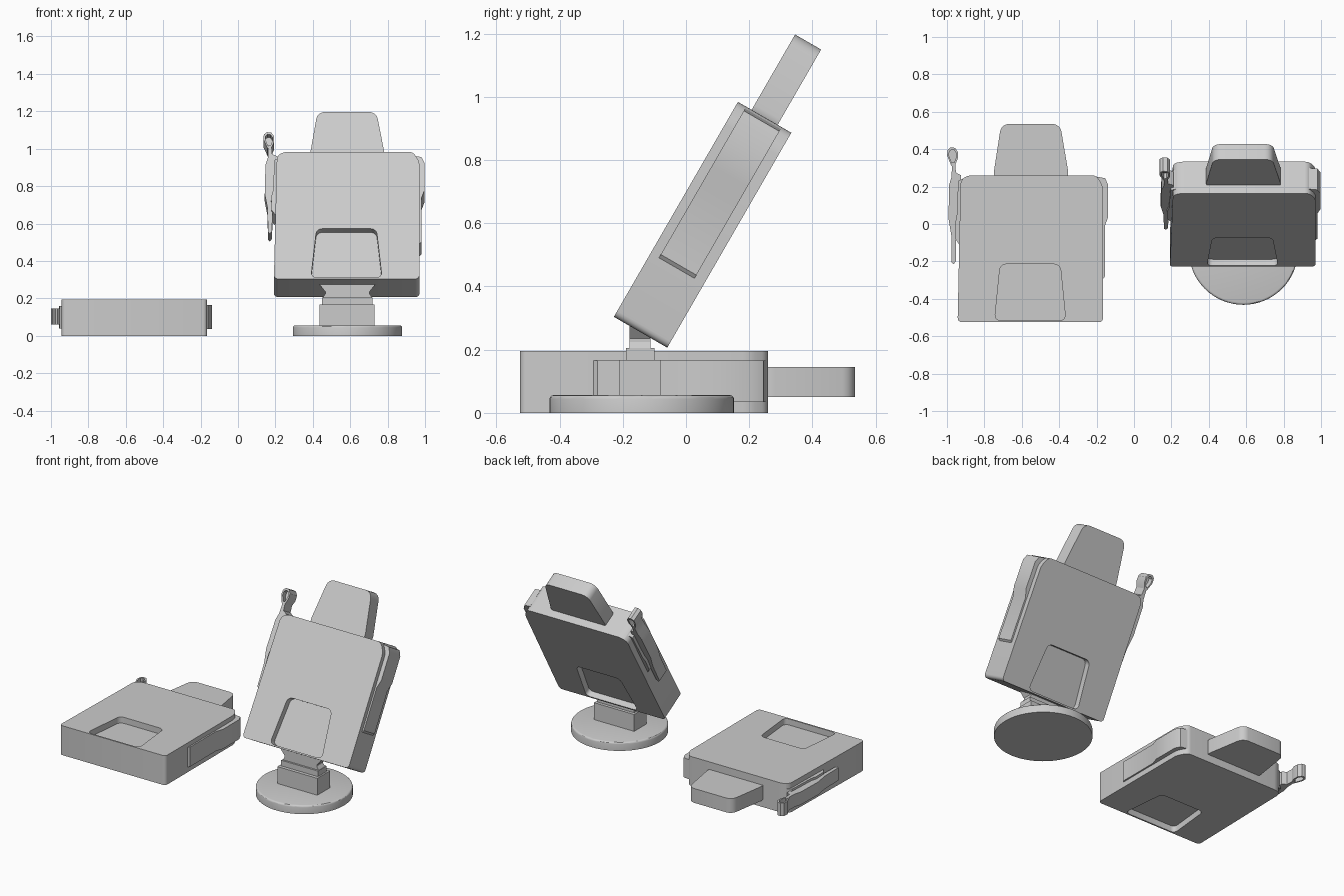
import bpy, bmesh
from math import radians
from mathutils import Matrix

if "Cube" in bpy.data.objects:
    bpy.data.objects.remove(bpy.data.objects["Cube"])

grey = bpy.data.materials.new("plain_grey")
grey.use_nodes = True
tone = (0.6, 0.6, 0.6, 1)
grey.diffuse_color = tone
grey.node_tree.nodes["Principled BSDF"].inputs["Base Color"].default_value = tone


def finish(bm, name):
    bmesh.ops.recalc_face_normals(bm, faces=bm.faces)
    mesh = bpy.data.meshes.new(name)
    bm.to_mesh(mesh)
    bm.free()
    mesh.materials.append(grey)
    ob = bpy.data.objects.new(name, mesh)
    bpy.context.collection.objects.link(ob)
    return ob


def prism(name, outline, z0, z1, corner=0.0, rim=0.0):
    """Extrude an outline along z, round its upright edges, soften its rims."""
    bm = bmesh.new()
    face = bm.faces.new([bm.verts.new((x, y, z0)) for x, y in outline])
    top = bmesh.ops.extrude_face_region(bm, geom=[face])["geom"]
    for v in top:
        if isinstance(v, bmesh.types.BMVert):
            v.co.z = z1
    if corner:
        upright = [e for e in bm.edges if abs(e.verts[0].co.z - e.verts[1].co.z) > 1e-4]
        bmesh.ops.bevel(bm, geom=upright, offset=corner, segments=4,
                        profile=0.5, affect='EDGES', clamp_overlap=True)
    if rim:
        flat = [e for e in bm.edges if abs(e.verts[0].co.z - e.verts[1].co.z) < 1e-4]
        bmesh.ops.bevel(bm, geom=flat, offset=rim, segments=2,
                        profile=0.5, affect='EDGES', clamp_overlap=True)
    return finish(bm, name)


def cut(target, cutter):
    mod = target.modifiers.new("cut", 'BOOLEAN')
    mod.operation, mod.solver, mod.object = 'DIFFERENCE', 'EXACT', cutter
    graph = bpy.context.evaluated_depsgraph_get()
    mesh = bpy.data.meshes.new_from_object(target.evaluated_get(graph))
    target.modifiers.clear()
    target.data = mesh
    bpy.data.objects.remove(cutter)


def box(x0, x1, y0, y1):
    return [(x0, y0), (x1, y0), (x1, y1), (x0, y1)]


# Case with matching pockets on both broad faces
body = prism("case_body", [(-0.943, -0.525), (-0.165, -0.525), (-0.165, 0.2),
                           (-0.2, 0.26), (-0.89, 0.26), (-0.927, 0.235)],
             0, 0.195, corner=0.035)
pocket = [(-0.745, -0.515), (-0.365, -0.515), (-0.395, -0.215), (-0.715, -0.215)]
for z0, z1 in ((0.155, 0.3), (-0.1, 0.04)):
    cut(body, prism("pocket_cutter", pocket, z0, z1, corner=0.03))

# Plug tab at the top end
tab = prism("plug_tab", [(-0.755, 0.24), (-0.345, 0.24), (-0.395, 0.535),
                         (-0.71, 0.535)], 0.05, 0.145, corner=0.04)

# Stepped grip on the left side
grip = prism("side_grip", [(-0.18, -0.31), (-0.155, -0.28), (-0.155, -0.01),
                           (-0.138, 0.04), (-0.138, 0.21), (-0.155, 0.245),
                           (-0.2, 0.253)], 0.035, 0.165)

# Mounting pad and clip arm on the right side
pad = prism("clip_pad", [(-0.91, 0.245), (-0.94, 0.23), (-0.948, 0.04),
                         (-0.958, 0.0), (-0.955, -0.08), (-0.92, -0.13)],
            0.04, 0.16)
clip = prism("clip_arm", [(-0.925, 0.26), (-0.952, 0.275), (-0.956, 0.33),
                          (-0.972, 0.33), (-0.976, 0.25), (-0.988, 0.21),
                          (-0.992, 0.03), (-0.977, -0.06), (-0.975, -0.205),
                          (-0.965, -0.215), (-0.953, -0.2), (-0.95, -0.06),
                          (-0.935, 0.0), (-0.925, 0.1)], 0.06, 0.145)

# Teardrop ring with a thin web inside
drop = [(-0.958, 0.31), (-0.942, 0.35), (-0.942, 0.385), (-0.957, 0.407),
        (-0.98, 0.41), (-0.997, 0.395), (-0.999, 0.365), (-0.976, 0.31)]
ring = prism("clip_ring", drop, 0.06, 0.145)
hole = [(-0.97 + (x + 0.97) * 0.65, 0.365 + (y - 0.365) * 0.72) for x, y in drop]
for z0, z1 in ((0.11, 0.2), (0.0, 0.095)):
    cut(ring, prism("ring_cutter", hole, z0, z1))

# Second device, leaning back on the stand
lean = (Matrix.Translation((0.585, 0.0525, 0.595))
        @ Matrix.Rotation(radians(60), 4, 'X')
        @ Matrix.Translation((0.55, 0.1325, -0.0975)))
smooth = [body, tab, grip, pad, clip, ring]
for ob in list(smooth):
    twin = bpy.data.objects.new("leaning_" + ob.name, ob.data)
    bpy.context.collection.objects.link(twin)
    twin.matrix_world = lean

# Round stand base
bm = bmesh.new()
bmesh.ops.create_cone(bm, cap_ends=True, segments=64, radius1=0.292, radius2=0.292,
                      depth=0.056, matrix=Matrix.Translation((0.585, -0.14, 0.028)))
rims = [e for e in bm.edges if abs(e.verts[0].co.z - e.verts[1].co.z) < 1e-4
        and e.verts[0].co.z > 0.03]
bmesh.ops.bevel(bm, geom=rims, offset=0.012, segments=3, profile=0.5, affect='EDGES')
smooth.append(finish(bm, "stand_base"))

# Stand block and collar
prism("stand_block", box(0.437, 0.731, -0.212, -0.08), 0.05, 0.168)
prism("stand_collar", box(0.45, 0.72, -0.19, -0.1), 0.16, 0.205)

# Neck with a narrow waist, drawn in profile and turned upright
neck = prism("stand_neck", [(0.45, 0.2), (0.72, 0.2), (0.703, 0.225), (0.703, 0.235),
                            (0.735, 0.275), (0.435, 0.275), (0.467, 0.235),
                            (0.467, 0.225)], 0.112, 0.178)
neck.matrix_world = Matrix.Rotation(radians(90), 4, 'X')

# Smooth the rounded parts, keeping edges sharp
bpy.ops.object.select_all(action='DESELECT')
for ob in smooth:
    ob.select_set(True)
bpy.context.view_layer.objects.active = body
bpy.ops.object.shade_smooth_by_angle(angle=radians(30))
